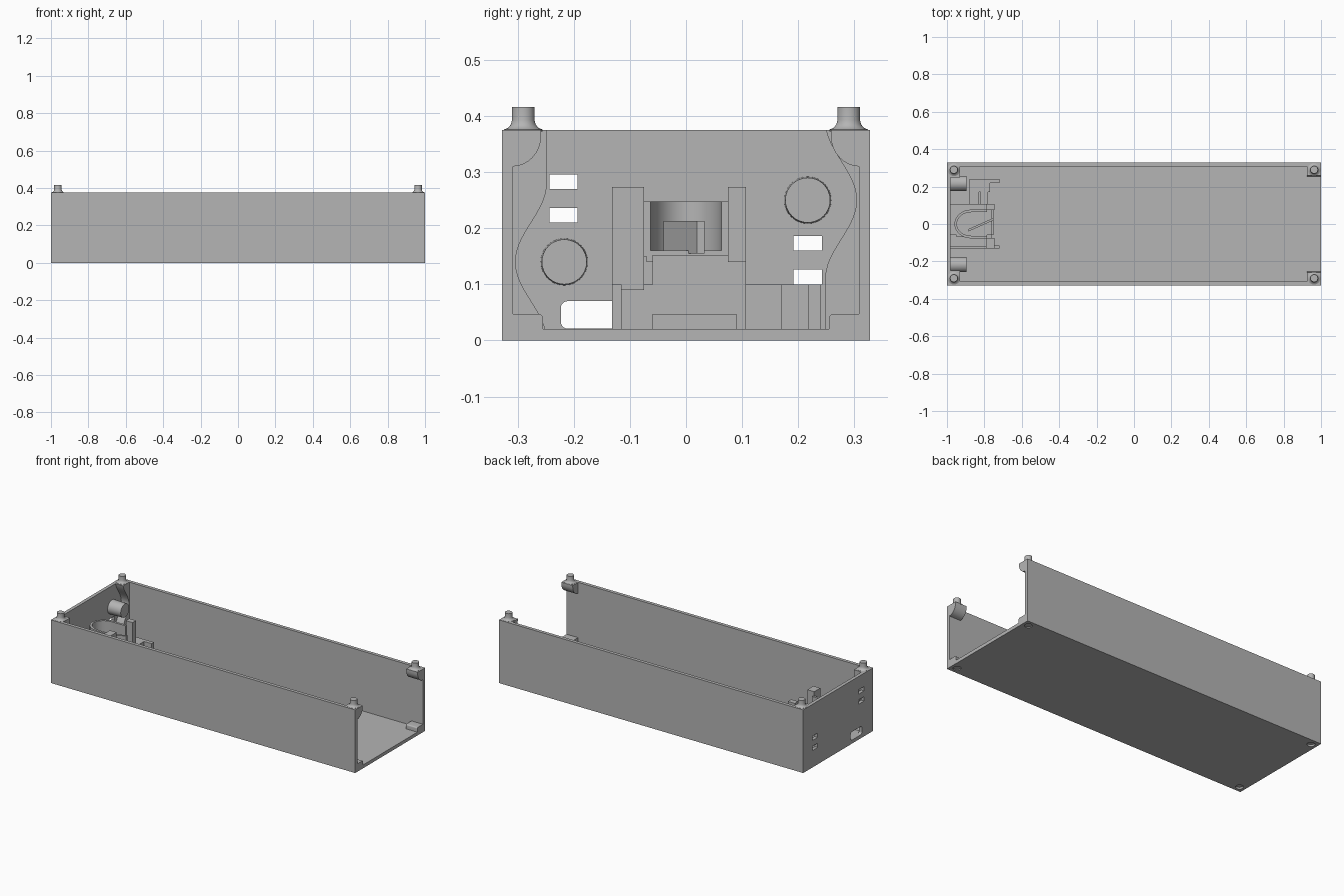
import bpy, bmesh, math
from mathutils import Vector

old = bpy.data.objects.get("Cube")
if old:
    bpy.data.objects.remove(old, do_unlink=True)

grey = bpy.data.materials.new("plain grey")
grey.use_nodes = True
COLOUR = (0.46, 0.46, 0.46, 1)
grey.diffuse_color = COLOUR
grey.node_tree.nodes["Principled BSDF"].inputs["Base Color"].default_value = COLOUR

L, W, H, T = 1.0, 0.328, 0.375, 0.02
PEG_X, PEG_Y = 0.963, 0.29


def finish(name, bm, smooth=False):
    bmesh.ops.recalc_face_normals(bm, faces=bm.faces)
    mesh = bpy.data.meshes.new(name)
    bm.to_mesh(mesh)
    bm.free()
    mesh.materials.append(grey)
    ob = bpy.data.objects.new(name, mesh)
    bpy.context.collection.objects.link(ob)
    if smooth:
        bpy.ops.object.select_all(action='DESELECT')
        ob.select_set(True)
        bpy.context.view_layer.objects.active = ob
        bpy.ops.object.shade_smooth_by_angle(angle=math.radians(35))
    return ob


def extrude(name, points, vec, smooth=False):
    """Solid from a flat outline pushed along vec."""
    bm = bmesh.new()
    face = bm.faces.new([bm.verts.new(p) for p in points])
    new = bmesh.ops.extrude_face_region(bm, geom=[face])["geom"]
    bmesh.ops.translate(bm, vec=vec, verts=[g for g in new if isinstance(g, bmesh.types.BMVert)])
    return finish(name, bm, smooth)


def box(name, x, y, z):
    pts = [(x[0], y[0], z[0]), (x[1], y[0], z[0]), (x[1], y[1], z[0]), (x[0], y[1], z[0])]
    return extrude(name, pts, (0, 0, z[1] - z[0]))


def lathe(name, profile, origin, axis='Z', steps=32):
    """Closed solid from (radius, height) pairs turned about an axis."""
    bm = bmesh.new()
    rings = []
    for r, h in profile:
        ring = []
        for i in range(steps):
            a = 2 * math.pi * i / steps
            c, s = r * math.cos(a), r * math.sin(a)
            p = (c, s, h) if axis == 'Z' else (h, c, s)
            ring.append(bm.verts.new(Vector(p) + Vector(origin)))
        rings.append(ring)
    for a, b in zip(rings, rings[1:]):
        for i in range(steps):
            j = (i + 1) % steps
            bm.faces.new((a[i], a[j], b[j], b[i]))
    bm.faces.new(rings[0])
    bm.faces.new(rings[-1])
    return finish(name, bm, True)


def cut(target, cutter):
    mod = target.modifiers.new("cut", 'BOOLEAN')
    mod.operation, mod.solver, mod.object = 'DIFFERENCE', 'EXACT', cutter
    bpy.context.view_layer.objects.active = target
    bpy.ops.object.modifier_apply(modifier=mod.name)
    bpy.data.objects.remove(cutter, do_unlink=True)


def rounded(y0, y1, z0, z1, r, x):
    pts = []
    for k, (cy, cz) in enumerate([(y1 - r, z1 - r), (y0 + r, z1 - r), (y0 + r, z0 + r), (y1 - r, z0 + r)]):
        for i in range(6):
            a = math.pi / 2 * (k + i / 5)
            pts.append((x, cy + r * math.cos(a), cz + r * math.sin(a)))
    return pts


# Tray: floor, two long walls and one end wall, the other end open
tray = box("tray", (-L, L), (-W, W), (0, H))
cut(tray, box("cavity", (-L + T, L + 0.1), (-W + T, W - T), (T, H + 0.1)))

# End wall openings
for y, z in [(-0.218, 0.283), (-0.218, 0.223), (0.217, 0.173), (0.217, 0.113)]:
    cut(tray, box("window", (-1.1, -0.975), (y - 0.025, y + 0.025), (z - 0.013, z + 0.013)))
cut(tray, extrude("cable_slot", rounded(-0.223, -0.118, 0.021, 0.07, 0.012, -1.1), (0.124, 0, 0)))

# Corner pegs and matching sockets underneath
peg = [(0.034, -0.003), (0.034, 0.001), (0.027, 0.004), (0.022, 0.01), (0.02, 0.018), (0.02, 0.041)]
for sx in (-1, 1):
    for sy in (-1, 1):
        lathe("corner_peg", peg, (sx * PEG_X, sy * PEG_Y, H))
        cut(tray, lathe("socket", [(0.021, -0.05), (0.021, 0.0195)], (sx * PEG_X, sy * PEG_Y, 0)))

# Open end: flared brackets under the pegs and low corner blocks
for sy, side in ((-1, "right"), (1, "left")):
    pts = [(0.925, sy * (W - 0.01), H), (0.925, sy * 0.258, H)]
    for i in range(9):
        a = math.pi / 2 * i / 8
        pts.append((0.925, sy * (0.31 - 0.052 * math.cos(a)), 0.365 - 0.055 * math.sin(a)))
    pts.append((0.925, sy * (W - 0.01), 0.31))
    extrude(side + "_peg_bracket", pts, (L - 0.925, 0, 0), True)
    foot = rounded(0.255, 0.315, 0.005, 0.047, 0.007, 0.925)
    extrude(side + "_corner_block", [(x, sy * y, z) for x, y, z in foot], (L - 0.925, 0, 0), True)

# Closed end: posts scooped around a round stud
for sy, zc, side in ((-1, 0.14, "right"), (1, 0.25, "left")):
    x = -L + T / 2
    pts = [(x, sy * (W - 0.01), H), (x, sy * (W - 0.01), T / 2)]
    for i in range(33):
        z = T / 2 + (H - T / 2) * i / 32
        u = min(1, abs(z - zc) / 0.14)
        pts.append((x, sy * (0.248 + 0.028 * (1 + math.cos(math.pi * u))), z))
    extrude(side + "_scooped_post", pts, (0.06, 0, 0), True)
    lathe(side + "_stud", [(0.042, -0.985), (0.04, -0.895)], (0, sy * 0.217, zc), 'X')

# Latch housing: base, cheeks and uprights
box("housing_base", (-0.985, -0.76), (-0.06, 0.107), (0.01, 0.152))
box("housing_step", (-0.985, -0.76), (-0.132, -0.06), (0.01, 0.1))
box("housing_foot", (-0.80, -0.75), (-0.06, 0.09), (0.01, 0.047))
box("right_upright", (-0.79, -0.745), (-0.132, -0.075), (0.09, 0.273))
box("left_upright", (-0.79, -0.745), (0.075, 0.107), (0.14, 0.273))
box("right_cheek", (-0.985, -0.79), (-0.132, -0.118), (0.09, 0.16))
box("right_foot", (-0.85, -0.72), (-0.132, -0.115), (0.01, 0.1))

# Curved cup open towards the tray
outer, inner = [], []
for i in range(17):
    a = math.pi / 2 + math.pi * i / 16
    c, s = math.cos(a), math.sin(a)
    outer.append((-0.87 + 0.09 * c, 0.077 * s, 0.15))
    inner.append((-0.87 + 0.077 * c, 0.063 * s, 0.15))
cup = [(-0.785, 0.077, 0.15)] + outer + [(-0.785, -0.077, 0.15), (-0.785, -0.063, 0.15)]
extrude("latch_cup", cup + inner[::-1] + [(-0.785, 0.063, 0.15)], (0, 0, 0.098), True)
box("cup_floor", (-0.95, -0.785), (-0.07, 0.07), (0.14, 0.16))

# Diagonal lever inside the cup
extrude("lever", [(-0.885, -0.04, 0.155), (-0.75, 0.02, 0.155), (-0.75, 0.033, 0.155),
                  (-0.885, -0.027, 0.155)], (0, 0, 0.058))

# Stepped side block beside the housing
box("arm", (-0.88, -0.83), (0.1, 0.19), (0.01, 0.1))
box("side_block", (-0.88, -0.77), (0.17, 0.24), (0.01, 0.1))
box("side_tab", (-0.80, -0.72), (0.218, 0.24), (0.01, 0.1))
box("link_block", (-0.82, -0.78), (0.09, 0.18), (0.01, 0.1))
